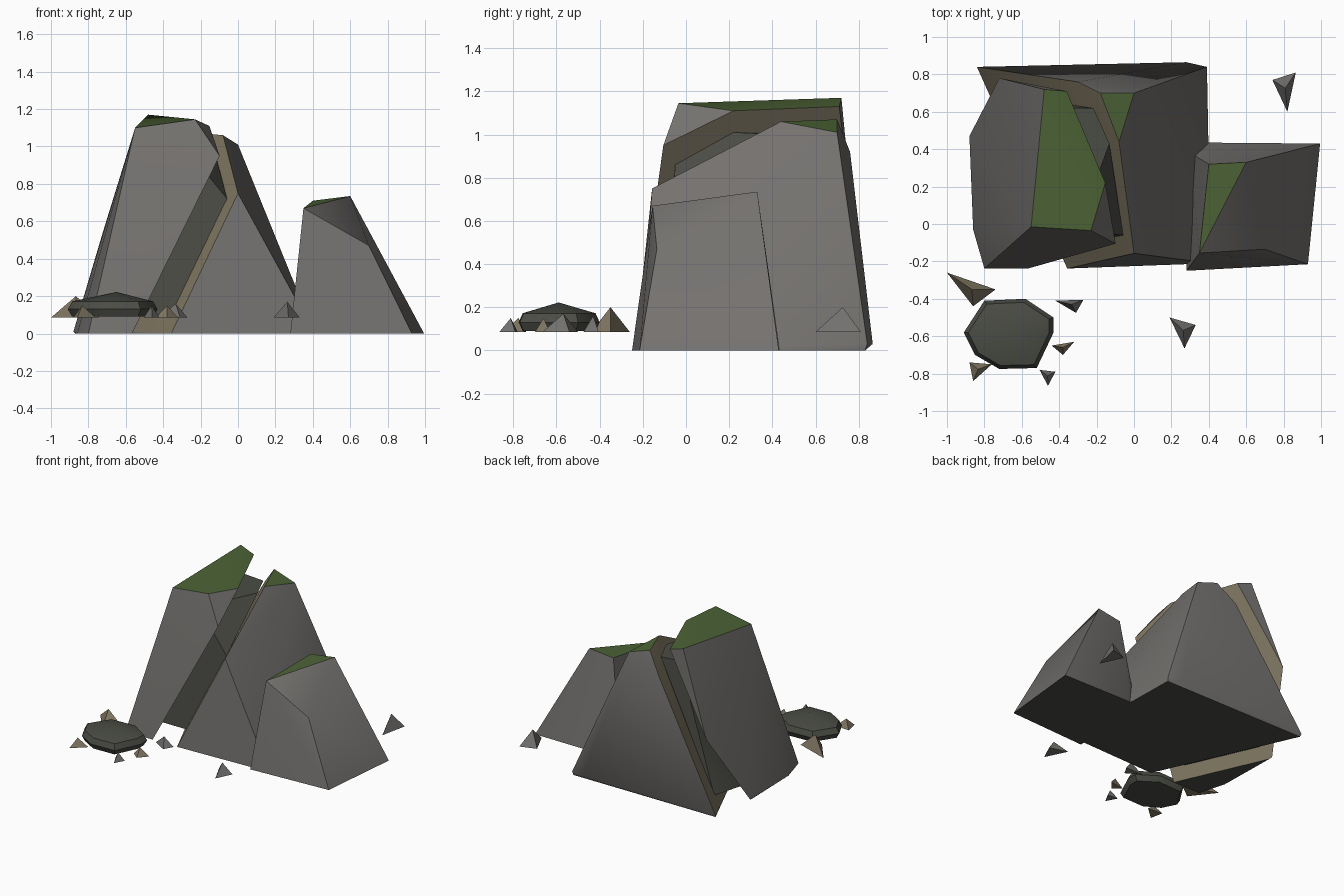
import bpy, bmesh, math
from mathutils import Vector

if "Cube" in bpy.data.objects:
    bpy.data.objects.remove(bpy.data.objects["Cube"])


def material(name, rgb):
    m = bpy.data.materials.new(name)
    m.diffuse_color = (*rgb, 1)
    m.use_nodes = True
    m.node_tree.nodes["Principled BSDF"].inputs["Base Color"].default_value = m.diffuse_color
    return m


GREY = material("grey stone", (0.175, 0.167, 0.158))
TAN = material("tan split stone", (0.23, 0.195, 0.13))
DARK = material("dark stone", (0.068, 0.072, 0.058))
MOSS = material("moss green", (0.072, 0.125, 0.036))


def rock(name, points, mats, split=None):
    """Convex rock; slot 1 = dark underside, 2 = moss on level tops, 3 = split wall."""
    bm = bmesh.new()
    for p in points:
        bm.verts.new(p)
    bmesh.ops.convex_hull(bm, input=bm.verts[:])
    bmesh.ops.delete(bm, geom=[v for v in bm.verts if not v.link_faces], context='VERTS')
    bmesh.ops.recalc_face_normals(bm, faces=bm.faces[:])
    for f in bm.faces:
        f.normal_update()
        if len(mats) > 1:
            if f.normal.z < -0.9:
                f.material_index = 1
            elif f.normal.z > 0.85:
                f.material_index = 2
            elif split and f.normal.dot(split) > 0.92:
                f.material_index = 3
    bmesh.ops.dissolve_limit(bm, angle_limit=0.03, verts=bm.verts[:], edges=bm.edges[:],
                             delimit={'MATERIAL'})
    me = bpy.data.meshes.new(name)
    bm.to_mesh(me)
    bm.free()
    for m in mats:
        me.materials.append(m)
    # soften only the shallow edges
    me.polygons.foreach_set("use_smooth", [True] * len(me.polygons))
    me.set_sharp_from_angle(angle=math.radians(38))
    ob = bpy.data.objects.new(name, me)
    bpy.context.collection.objects.link(ob)
    return ob


# The two parallel walls of the crack: x as a function of y and z
def left_wall(y, z):
    return (-0.672 - 0.443 * y + 0.555 * z, y, z)


def right_wall(y, z):
    return (-0.464 - 0.45 * y + 0.526 * z, y, z)


SPLIT = Vector((0.82, 0.365, -0.44)).normalized()

# Leaning left slab
rock("left_slab", [
    (-0.80, -0.238, 0), left_wall(-0.238, 0), (-0.88, 0.47, 0.01), left_wall(0.45, 0),
    (-0.86, -0.03, 0), (-0.55, -0.015, 1.10), (-0.23, -0.035, 1.145), left_wall(0.22, 1.11),
    left_wall(0.71, 1.13), (-0.48, 0.72, 1.17), left_wall(-0.105, 0.95),
    (-0.72, 0.78, 0.55)], [GREY, DARK, MOSS, TAN], SPLIT)

# Middle rock
rock("middle_rock", [
    right_wall(-0.238, 0), (0.41, -0.21, 0), (0.385, 0.83, 0), (0.39, 0.84, 0.03),
    (0.28, 0.865, 0.03), (-0.835, 0.83, 0), (-0.84, 0.84, 0.02), (0, -0.157, 0.75),
    (-0.08, 0.44, 1.06), (-0.18, 0.70, 1.07), (0, 0.70, 1.01), (-0.30, 0.76, 0.92)],
    [GREY, DARK, MOSS, TAN], -SPLIT)

# Dark layer set back inside the crack
rock("crack_core",
     [left_wall(*p) for p in ((-0.12, 0.09), (-0.05, 0.86), (0.22, 1.01), (0.62, 1.01), (0.42, 0.09))]
     + [right_wall(*p) for p in ((-0.12, 0.09), (-0.06, 0.72), (0.43, 1.0), (0.62, 1.0), (0.70, 0.09))],
     [DARK])

# Low right rock
rock("right_rock", [
    (0.28, -0.25, 0), (0.93, -0.215, 0), (0.995, 0.43, 0), (0.40, 0.435, 0),
    (0.30, 0.38, 0), (0.35, -0.155, 0.67), (0.40, 0.32, 0.71), (0.60, 0.33, 0.735),
    (0.70, -0.135, 0.47)], [GREY, DARK, MOSS])

# Small faceted boulder
RIM = [(-0.80, -0.41), (-0.58, -0.40), (-0.43, -0.50), (-0.43, -0.58),
       (-0.52, -0.77), (-0.72, -0.775), (-0.85, -0.70), (-0.91, -0.58)]
cx, cy = -0.67, -0.59
rock("small_boulder",
     [(x, y, 0.13) for x, y in RIM]
     + [(cx + (x - cx) * 0.9, cy + (y - cy) * 0.9, z)
        for x, y in RIM for z in (0.09, 0.172)]
     + [(-0.65, -0.59, 0.222)], [DARK])

# Pyramid chips: three base corners, height of the tip, colour
CHIPS = [
    ((-1.0, -0.26), (-0.86, -0.44), (-0.74, -0.35), 0.20, TAN),
    ((-0.88, -0.74), (-0.86, -0.84), (-0.76, -0.75), 0.15, TAN),
    ((-0.44, -0.65), (-0.38, -0.70), (-0.32, -0.63), 0.15, TAN),
    ((-0.42, -0.41), (-0.27, -0.405), (-0.31, -0.475), 0.16, GREY),
    ((-0.505, -0.78), (-0.42, -0.79), (-0.46, -0.865), 0.15, GREY),
    ((0.19, -0.50), (0.33, -0.54), (0.27, -0.665), 0.17, GREY),
    ((0.74, 0.77), (0.865, 0.81), (0.82, 0.60), 0.20, GREY)]
for i, (a, b, c, top, mat) in enumerate(CHIPS):
    tip = ((a[0] + b[0] + c[0]) / 3, (a[1] + b[1] + c[1]) / 3, top)
    rock(f"chip_{i + 1}", [(*a, 0.085), (*b, 0.085), (*c, 0.085), tip], [mat])
